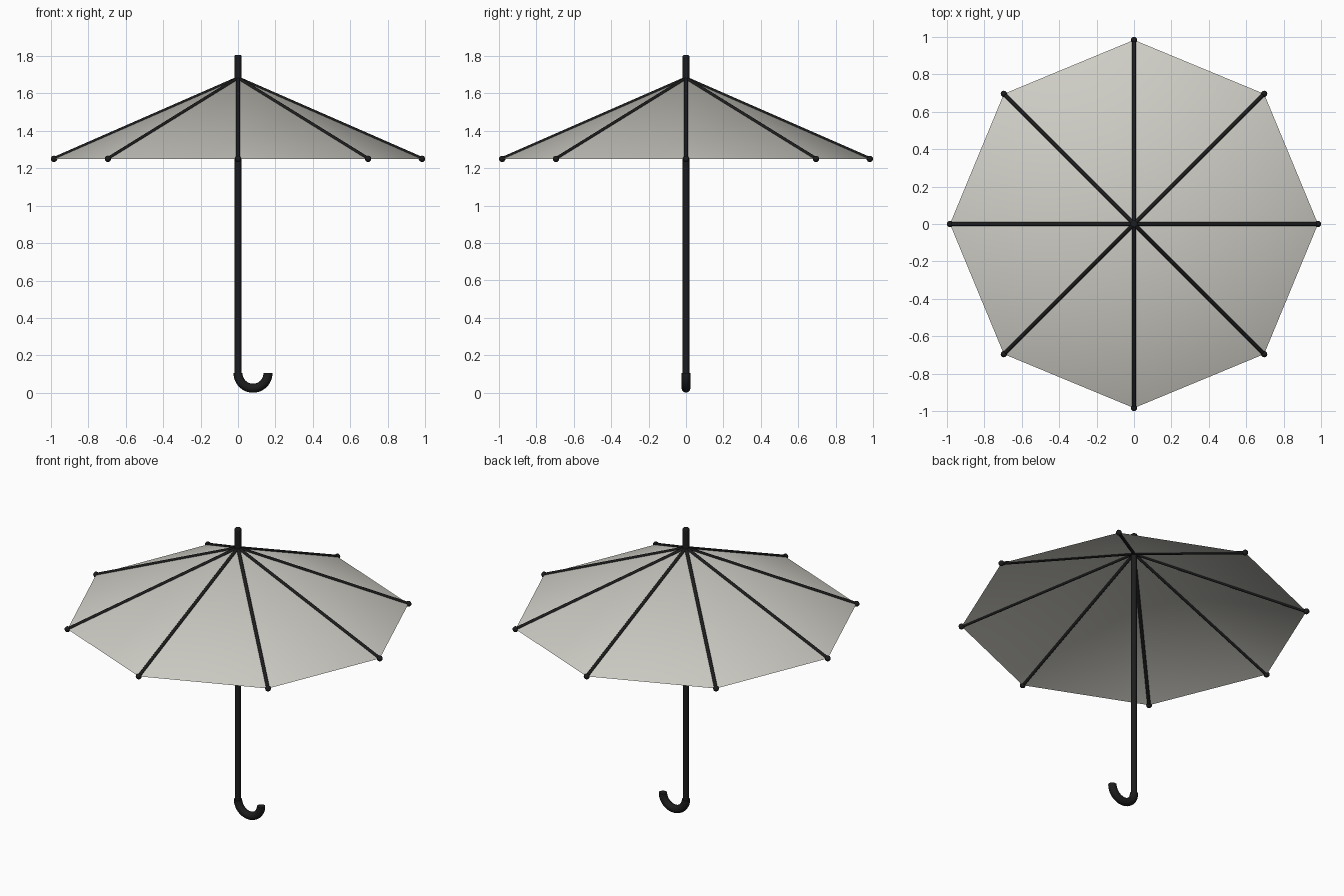
import bpy, bmesh, math
from mathutils import Vector

if "Cube" in bpy.data.objects:
    bpy.data.objects.remove(bpy.data.objects["Cube"])

SIDES = 8
APEX = Vector((0, 0, 1.68))
TIP_R, TIP_Z = 0.983, 1.25


def material(name, rgb):
    m = bpy.data.materials.new(name)
    m.diffuse_color = (*rgb, 1)
    m.use_nodes = True
    m.node_tree.nodes["Principled BSDF"].inputs["Base Color"].default_value = m.diffuse_color
    return m


dark = material("black metal", (0.012, 0.012, 0.013))
fabric = material("pale grey fabric", (0.62, 0.61, 0.56))


def finish(obj, name, mat, angle=40):
    obj.name = name
    obj.data.materials.append(mat)
    bpy.ops.object.select_all(action='DESELECT')
    obj.select_set(True)
    bpy.context.view_layer.objects.active = obj
    bpy.ops.object.shade_smooth_by_angle(angle=math.radians(angle))
    return obj


def rod(name, a, b, r, verts=16):
    d = b - a
    bpy.ops.mesh.primitive_cylinder_add(
        vertices=verts, radius=r, depth=d.length, location=(a + b) / 2,
        rotation=d.to_track_quat('Z', 'Y').to_euler())
    return finish(bpy.context.object, name, dark)


# Canopy: open eight-sided cone
bpy.ops.mesh.primitive_cone_add(vertices=SIDES, radius1=TIP_R, radius2=0,
                                depth=APEX.z - TIP_Z, end_fill_type='NOTHING',
                                location=(0, 0, (APEX.z + TIP_Z) / 2))
finish(bpy.context.object, "canopy", fabric)

# Ribs along the seams, each with a round tip
for i in range(SIDES):
    a = math.tau * i / SIDES
    tip = Vector((TIP_R * math.cos(a), TIP_R * math.sin(a), TIP_Z))
    rod(f"rib_{i + 1}", APEX, tip, 0.01, 12)
    bpy.ops.mesh.primitive_uv_sphere_add(segments=12, ring_count=8,
                                         radius=0.017, location=tip)
    finish(bpy.context.object, f"rib_tip_{i + 1}", dark)

# Shaft, and the finial with a rounded top
rod("shaft", Vector((0, 0, 0.105)), Vector((0, 0, 1.7)), 0.018, 24)
finial = rod("finial", Vector((0, 0, 1.67)), Vector((0, 0, 1.805)), 0.019, 24)
bevel = finial.modifiers.new("rounded end", 'BEVEL')
bevel.width, bevel.segments = 0.008, 3

# Hook handle: half ring swept below the shaft
bm = bmesh.new()
STEPS, RING, MAJOR, MINOR = 24, 16, 0.08, 0.024
rings = []
for i in range(STEPS + 1):
    t = math.pi + math.pi * i / STEPS
    out = Vector((math.cos(t), 0, math.sin(t)))
    ring = []
    for j in range(RING):
        s = math.tau * j / RING
        p = out * (MAJOR + MINOR * math.cos(s)) + Vector((MAJOR, MINOR * math.sin(s), 0.105))
        ring.append(bm.verts.new(p))
    rings.append(ring)
for r0, r1 in zip(rings, rings[1:]):
    for j in range(RING):
        k = (j + 1) % RING
        bm.faces.new((r0[j], r0[k], r1[k], r1[j]))
bm.faces.new(rings[0])
bm.faces.new(rings[-1])
bmesh.ops.recalc_face_normals(bm, faces=bm.faces)
mesh = bpy.data.meshes.new("hook_handle")
bm.to_mesh(mesh)
bm.free()
hook = bpy.data.objects.new("hook_handle", mesh)
bpy.context.collection.objects.link(hook)
finish(hook, "hook_handle", dark)
